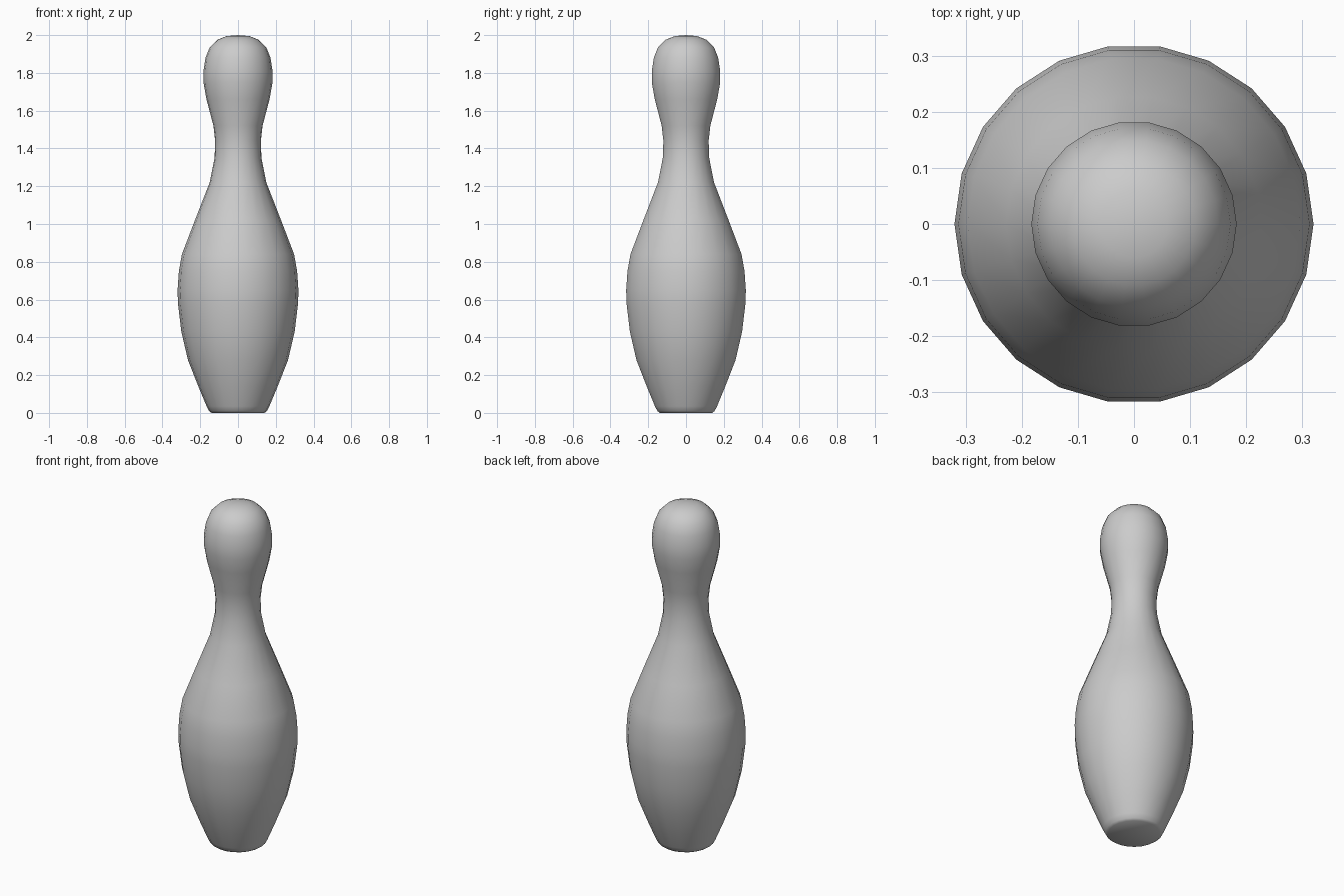
import bpy
import bmesh
import math

SIDES = 22

# Remove the default cube
cube = bpy.data.objects.get("Cube")
if cube:
    bpy.data.objects.remove(cube, do_unlink=True)

# Single grey finish
grey = bpy.data.materials.new("plain_grey")
grey.use_nodes = True
colour = (0.6, 0.6, 0.6, 1.0)
grey.diffuse_color = colour
grey.node_tree.nodes["Principled BSDF"].inputs["Base Color"].default_value = colour

# Outline from base to crown: (radius, height)
profile = [
    (0.0, 0.0), (0.14, 0.0), (0.153, 0.01), (0.166, 0.035),
    (0.21, 0.14), (0.265, 0.28), (0.30, 0.43), (0.318, 0.58),
    (0.32, 0.65), (0.313, 0.75), (0.297, 0.84),
    (0.228, 1.02), (0.15, 1.22), (0.124, 1.35), (0.121, 1.44), (0.13, 1.52),
    (0.167, 1.66), (0.183, 1.75), (0.183, 1.81), (0.172, 1.88),
    (0.15, 1.935), (0.11, 1.975), (0.06, 1.995), (0.0, 2.0),
]


def lathe(name, points, sides, material):
    """Spin an outline around the z axis into a closed solid."""
    bm = bmesh.new()
    verts = [bm.verts.new((r, 0, z)) for r, z in points]
    edges = [bm.edges.new(pair) for pair in zip(verts, verts[1:])]
    bmesh.ops.spin(bm, geom=verts + edges, axis=(0, 0, 1), cent=(0, 0, 0),
                   angle=math.tau, steps=sides)
    bmesh.ops.remove_doubles(bm, verts=bm.verts[:], dist=0.0005)
    bmesh.ops.recalc_face_normals(bm, faces=bm.faces[:])
    mesh = bpy.data.meshes.new(name)
    bm.to_mesh(mesh)
    bm.free()
    mesh.materials.append(material)
    obj = bpy.data.objects.new(name, mesh)
    bpy.context.collection.objects.link(obj)
    return obj


# Skittle body, smooth apart from the base rim
pin = lathe("bowling_pin", profile, SIDES, grey)
bpy.ops.object.select_all(action='DESELECT')
pin.select_set(True)
bpy.context.view_layer.objects.active = pin
bpy.ops.object.shade_smooth_by_angle(angle=math.radians(50))
